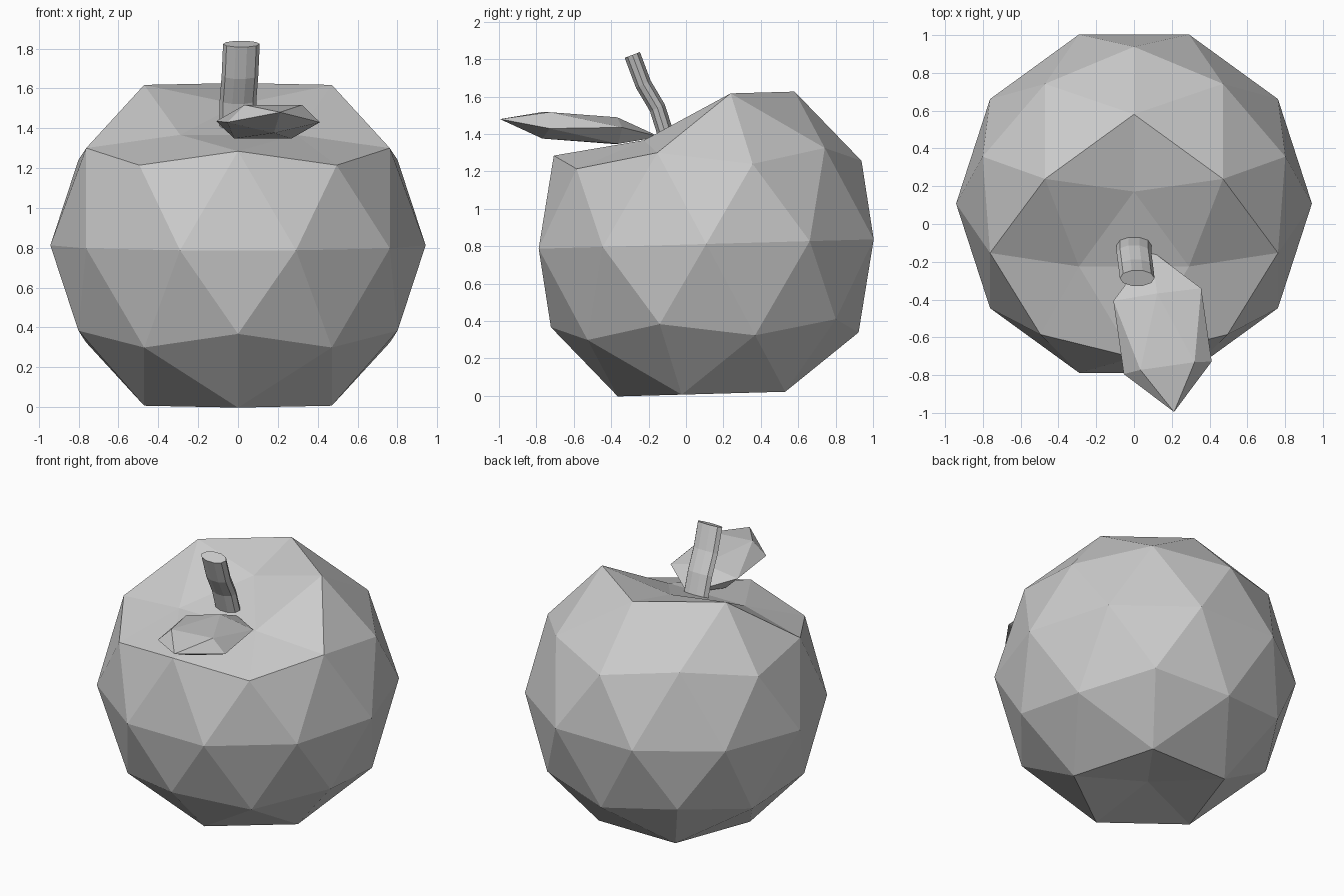
import bpy, bmesh, math
from mathutils import Matrix, Vector

if "Cube" in bpy.data.objects:
    bpy.data.objects.remove(bpy.data.objects["Cube"])


def make_object(name, bm):
    bmesh.ops.recalc_face_normals(bm, faces=bm.faces)
    mesh = bpy.data.meshes.new(name)
    bm.to_mesh(mesh)
    bm.free()
    obj = bpy.data.objects.new(name, mesh)
    bpy.context.collection.objects.link(obj)
    return obj


# Fruit body: faceted ball, slightly tilted, with a dimple pushed in at top front
CENTRE = Vector((0, 0.108, 0.812))
bm = bmesh.new()
bmesh.ops.create_icosphere(
    bm, subdivisions=2, radius=0.942,
    matrix=Matrix.Translation(CENTRE)
    @ Matrix.Rotation(math.radians(1.6), 4, 'X')
    @ Matrix.Rotation(math.radians(90), 4, 'Z'))
for v in bm.verts:
    if v.co.z > 1.5 and v.co.y < 0.18:      # top pole and two front neighbours
        v.co += Vector((0, 0.09, -0.235))
    elif v.co.z < -0.05:                    # bottom pole tucked inside
        v.co.z = 0.07
make_object("fruit_body", bm)

# Stem: oval section swept along a bent path, flat ends
path = [(0, -0.09, 1.33), (0, -0.113, 1.414), (0.0, -0.153, 1.54),
        (0.01, -0.228, 1.666), (0.017, -0.287, 1.823)]
SIDES = 10
bm = bmesh.new()
rings = []
pts = [Vector(p) for p in path]
for i, p in enumerate(pts):
    t = (pts[min(i + 1, len(pts) - 1)] - pts[max(i - 1, 0)]).normalized()
    side = Vector((1, 0, 0))
    depth = t.cross(side).normalized()
    rings.append([bm.verts.new(p + side * 0.092 * math.cos(a) + depth * 0.046 * math.sin(a))
                  for a in (2 * math.pi * k / SIDES for k in range(SIDES))])
for a, b in zip(rings, rings[1:]):
    for k in range(SIDES):
        n = (k + 1) % SIDES
        bm.faces.new((a[k], a[n], b[n], b[k]))
bm.faces.new(rings[0])
bm.faces.new(rings[-1])
make_object("stem", bm)

# Leaf: flattened twelve-point ball stretched from base to tip
base, tip = Vector((0.09, -0.14, 1.385)), Vector((0.212, -0.995, 1.48))
along = (tip - base).normalized()
across = along.cross(Vector((0, 0, 1))).normalized() * -1
down = across.cross(along).normalized()
if down.z > 0:
    down.negate()
across = along.cross(down)
frame = Matrix((down * 0.088, across * 0.276, (tip - base) / 2)).transposed().to_4x4()
bm = bmesh.new()
bmesh.ops.create_icosphere(bm, subdivisions=1, radius=1,
                           matrix=Matrix.Translation((base + tip) / 2) @ frame)
make_object("leaf", bm)
